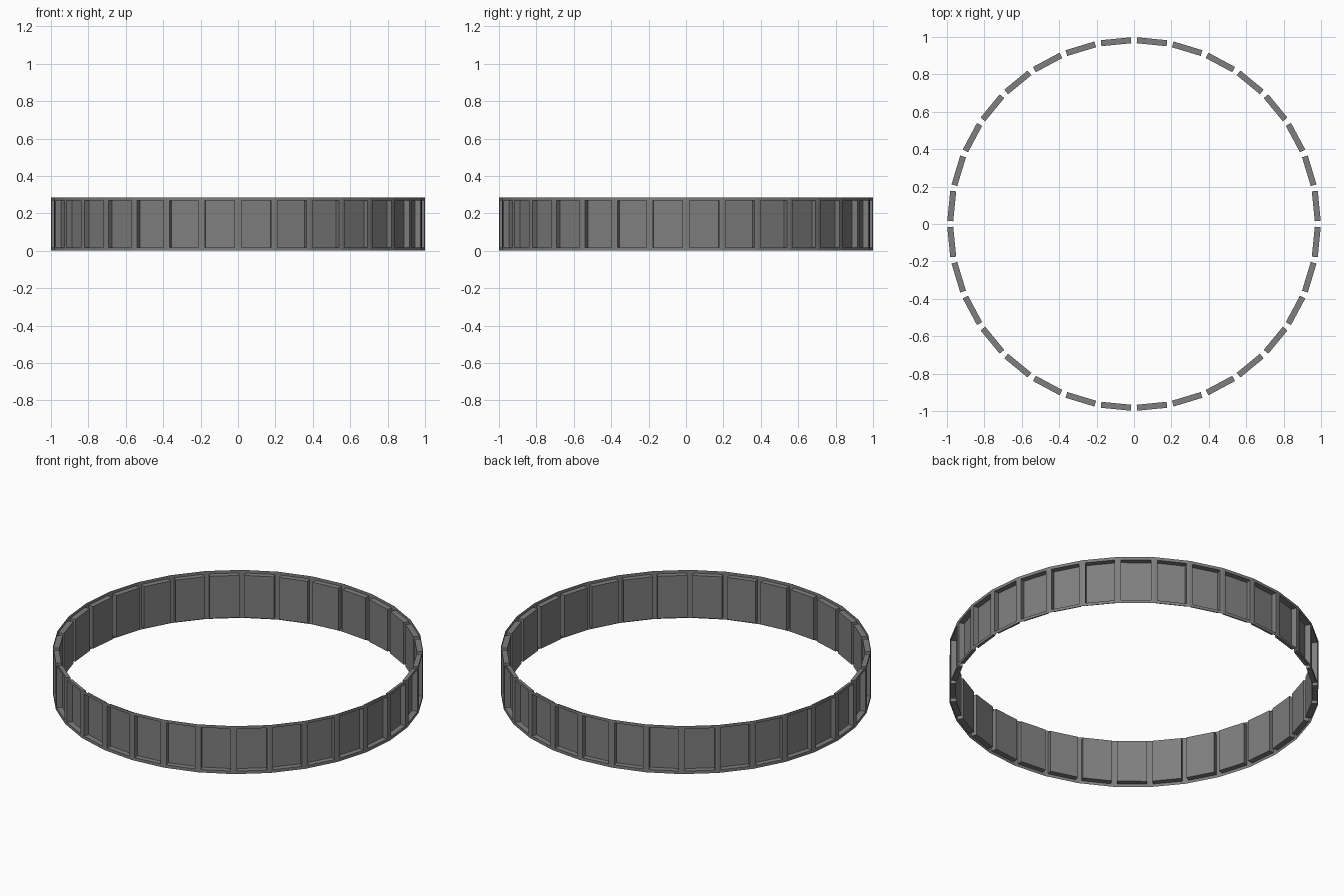
import bpy, bmesh
from math import pi, cos, sin

if "Cube" in bpy.data.objects:
    bpy.data.objects.remove(bpy.data.objects["Cube"])

SIDES, RADIUS, HEIGHT = 32, 1.0, 0.286
FRAME, DEPTH = 0.0175, 0.032


def grey(name, value):
    mat = bpy.data.materials.new(name)
    mat.diffuse_color = (value, value, value, 1)
    mat.use_nodes = True
    mat.node_tree.nodes["Principled BSDF"].inputs["Base Color"].default_value = mat.diffuse_color
    return mat


bm = bmesh.new()

# Open 32-sided band, one outward-facing quad per side
rings = [[bm.verts.new((RADIUS * cos(2 * pi * i / SIDES),
                        RADIUS * sin(2 * pi * i / SIDES), z))
          for i in range(SIDES)] for z in (0, HEIGHT)]
low, high = rings
for i in range(SIDES):
    j = (i + 1) % SIDES
    bm.faces.new((low[i], low[j], high[j], high[i]))
bm.normal_update()

# Flat frame around each side, then a straight recess inwards
panels = bm.faces[:]
bmesh.ops.inset_individual(bm, faces=panels, thickness=FRAME, use_even_offset=True)
bm.normal_update()
for panel in panels:
    inward = -panel.normal * DEPTH
    new = bmesh.ops.extrude_discrete_faces(bm, faces=[panel])["faces"]
    bmesh.ops.translate(bm, vec=inward, verts=new[0].verts[:])
bm.normal_update()

mesh = bpy.data.meshes.new("panelled_ring")
bm.to_mesh(mesh)
bm.free()
mesh.materials.append(grey("dark_grey", 0.21))
ring = bpy.data.objects.new("panelled_ring", mesh)
bpy.context.collection.objects.link(ring)
